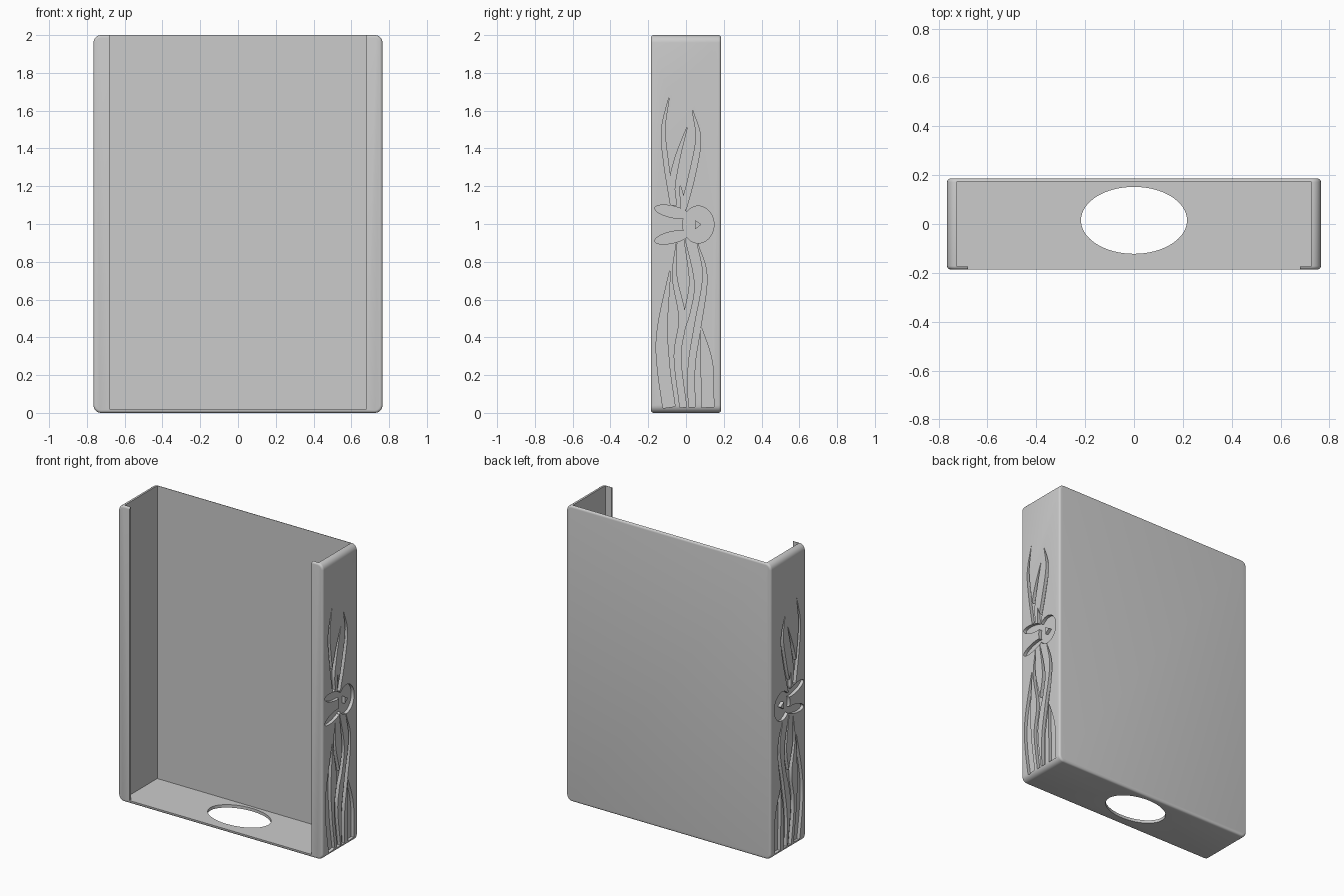
import bpy, bmesh, math
from mathutils import Vector

if "Cube" in bpy.data.objects:
    bpy.data.objects.remove(bpy.data.objects["Cube"], do_unlink=True)

grey = bpy.data.materials.new("plain grey")
grey.use_nodes = True
grey.diffuse_color = (0.6, 0.6, 0.6, 1)
grey.node_tree.nodes["Principled BSDF"].inputs["Base Color"].default_value = (0.6, 0.6, 0.6, 1)

W, D, H = 0.765, 0.186, 2.0      # half width, half depth, height
WALL, FLOOR, SKIN = 0.04, 0.02, 0.013
DEPTH = 0.022                    # relief depth in the side walls


def finish(name, bm):
    bmesh.ops.recalc_face_normals(bm, faces=bm.faces)
    mesh = bpy.data.meshes.new(name)
    bm.to_mesh(mesh)
    bm.free()
    mesh.materials.append(grey)
    obj = bpy.data.objects.new(name, mesh)
    bpy.context.collection.objects.link(obj)
    return obj


def prism(bm, points, offset):
    """Close a solid between a flat outline and its shifted copy."""
    face = bm.faces.new([bm.verts.new(p) for p in points])
    result = bmesh.ops.extrude_face_region(bm, geom=[face], use_keep_orig=True)
    verts = [g for g in result["geom"] if isinstance(g, bmesh.types.BMVert)]
    bmesh.ops.translate(bm, verts=verts, vec=offset)


def block(name, x0, x1, y0, y1, z0, z1):
    bm = bmesh.new()
    prism(bm, [(x0, y0, z0), (x1, y0, z0), (x1, y1, z0), (x0, y1, z0)], (0, 0, z1 - z0))
    return finish(name, bm)


def ellipse(cu, cv, ru, rv, tilt=0, count=40):
    c, s = math.cos(tilt), math.sin(tilt)
    ring = []
    for i in range(count):
        a = math.tau * i / count
        u, v = ru * math.cos(a), rv * math.sin(a)
        ring.append((cu + u * c - v * s, cv + u * s + v * c))
    return ring


def side_pair(name, outline, x_in, x_out):
    """Matching solids in both side walls from one (y, z) outline."""
    bm = bmesh.new()
    for s in (1, -1):
        prism(bm, [(s * x_in, y, z) for y, z in outline], (s * (x_out - x_in), 0, 0))
    return finish(name, bm)


def smooth_path(points, steps=8):
    p = [Vector(q) for q in points]
    p = [2 * p[0] - p[1]] + p + [2 * p[-1] - p[-2]]
    path = []
    for a, b, c, d in zip(p, p[1:], p[2:], p[3:]):
        for i in range(steps):
            t = i / steps
            path.append(0.5 * (2 * b + (c - a) * t + (2 * a - 5 * b + 4 * c - d) * t**2
                               + (3 * b - a - 3 * c + d) * t**3))
    return path + [p[-2]]


def blade_outline(points, width):
    """Grass blade: pointed at its first point, blunt at its root."""
    path = smooth_path(points)
    left, right = [], []
    for i, p in enumerate(path):
        way = (path[min(i + 1, len(path) - 1)] - path[max(i - 1, 0)]).normalized()
        t = i / (len(path) - 1)
        half = width / 2 * math.sin(math.pi / 2 * min(1, 0.04 + 1.6 * t))
        left.append(p + half * Vector((-way.y, way.x)))
        right.append(p - half * Vector((-way.y, way.x)))
    return [tuple(p) for p in left + right[::-1]]


# Outer shell: rounded front outline, then softened front and back rims
R = 0.04
outline = []
for k, (cx, cz) in enumerate([(W - R, H - R), (R - W, H - R), (R - W, R), (W - R, R)]):
    for i in range(7):
        a = math.pi / 2 * (k + i / 6)
        outline.append((cx + R * math.cos(a), -D, cz + R * math.sin(a)))
bm = bmesh.new()
prism(bm, outline, (0, 2 * D, 0))
rims = [e for e in bm.edges if abs(e.verts[0].co.y - e.verts[1].co.y) < 1e-5]
bmesh.ops.bevel(bm, geom=rims, offset=0.014, segments=4, profile=0.5, affect='EDGES')
holder = finish("holder", bm)

# Cavity, front opening between the lips, and the oval floor hole
cutters = [
    block("cavity_cutter", WALL - W, W - WALL, SKIN - D, D - SKIN, FLOOR, H + 1),
    block("opening_cutter", -0.68, 0.68, -1, 0, FLOOR, H + 1),
]
bm = bmesh.new()
prism(bm, [(x, y, -0.5) for x, y in ellipse(0, 0.015, 0.217, 0.137, count=64)], (0, 0, 1))
cutters.append(finish("floor_hole_cutter", bm))

# Sunken grass blades: tip to root as (y, z), then width
blades = [
    ([(-.09, 1.67), (-.12, 1.5), (-.105, 1.32), (-.07, 1.1)], .024),
    ([(.035, 1.6), (.065, 1.45), (.03, 1.25), (-.015, 1.08)], .032),
    ([(.005, 1.51), (-.045, 1.35), (-.075, 1.2), (-.065, 1.1)], .032),
    ([(-.03, 1.2), (-.02, 1.13), (-.015, 1.06)], .02),
    ([(-.085, .75), (-.125, .45), (-.12, .25), (-.09, .03)], .065),
    ([(-.05, .9), (-.06, .72), (-.02, .5), (-.045, .3), (-.015, .03)], .035),
    ([(-.01, .93), (.03, .7), (.01, .55), (-.02, .45)], .03),
    ([(.06, .9), (.1, .72), (.06, .45), (.03, .25), (.03, .03)], .035),
    ([(.08, .45), (.11, .25), (.115, .03)], .065),
]
shapes = [blade_outline(points, width) for points, width in blades]

# Sunken rabbit head lying sideways, with two ears
shapes.append(ellipse(0.065, 0.997, 0.083, 0.098))
for s in (1, -1):
    shapes.append(ellipse(-0.075, 0.997 + s * 0.068, 0.092, 0.03, -s * 0.22))
for shape in shapes:
    cutters.append(side_pair("relief_cutter", shape, W - DEPTH, W + 0.1))

bpy.context.view_layer.objects.active = holder
for cutter in cutters:
    cutter.hide_render = True
    mod = holder.modifiers.new("cut", 'BOOLEAN')
    mod.operation = 'DIFFERENCE'
    mod.solver = 'EXACT'
    mod.object = cutter
    bpy.ops.object.modifier_apply(modifier=mod.name)
for cutter in cutters:
    bpy.data.objects.remove(cutter, do_unlink=True)

# Raised triangular eyes standing on the sunken heads
side_pair("rabbit_eyes", [(.048, 1.02), (.082, .997), (.048, .972)], W - DEPTH - 0.004, W)

# Smooth the rounded rims, keep the cut edges sharp
bpy.ops.object.select_all(action='DESELECT')
holder.select_set(True)
bpy.context.view_layer.objects.active = holder
bpy.ops.object.shade_smooth_by_angle(angle=math.radians(30))
